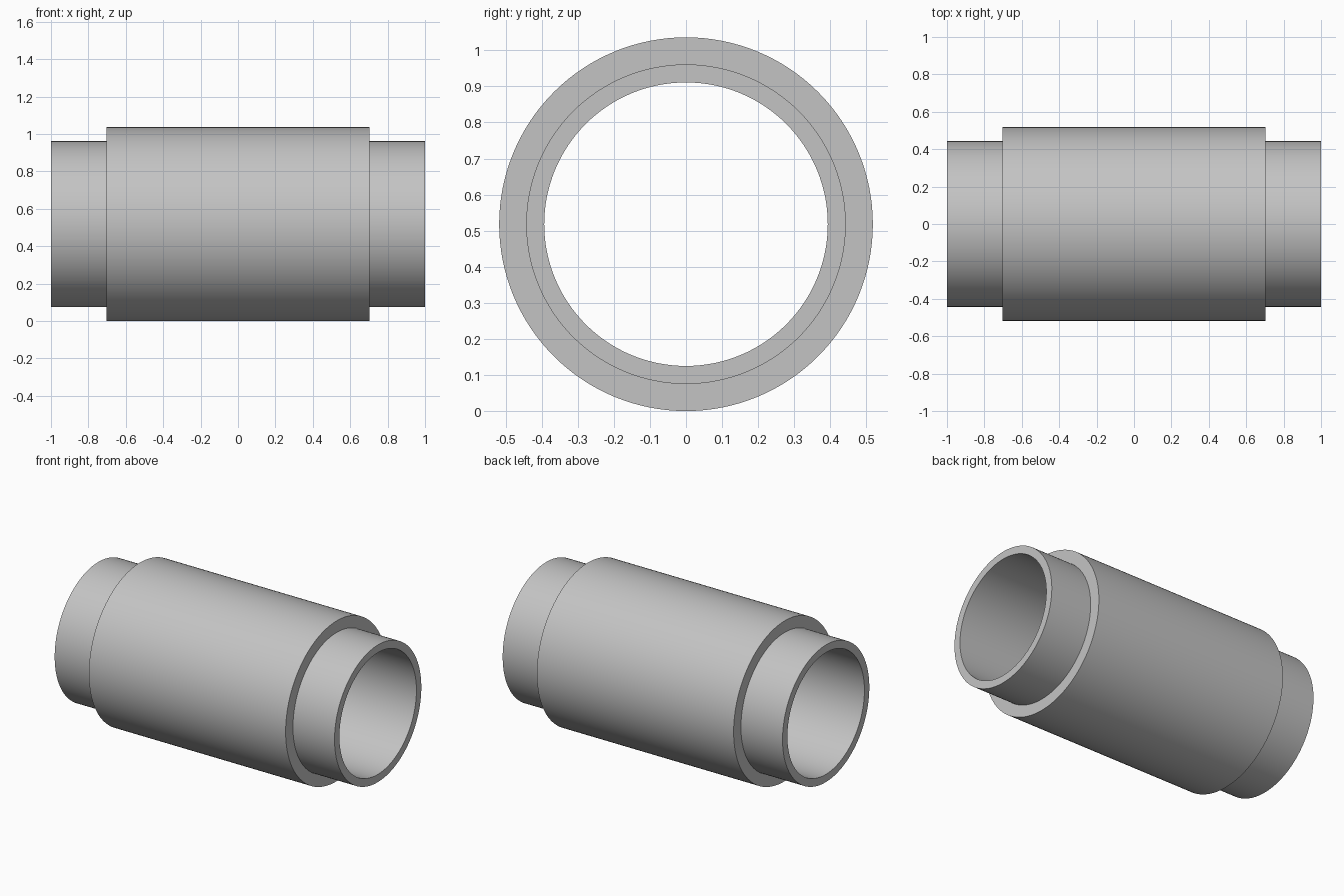
import bpy
import bmesh
import math
from mathutils import Vector

cube = bpy.data.objects.get("Cube")
if cube:
    bpy.data.objects.remove(cube, do_unlink=True)

SEGMENTS = 128
SLEEVE_R, PIPE_R, BORE_R = 0.518, 0.443, 0.393
HALF_LENGTH, HALF_SLEEVE = 1.0, 0.703

# Plain grey finish
grey = bpy.data.materials.new("light_grey")
grey.use_nodes = True
colour = (0.55, 0.55, 0.55, 1.0)
grey.diffuse_color = colour
grey.node_tree.nodes["Principled BSDF"].inputs["Base Color"].default_value = colour

# Stepped half section (x, radius), mirrored to the other end
half = [(HALF_LENGTH, BORE_R), (HALF_LENGTH, PIPE_R),
        (HALF_SLEEVE, PIPE_R), (HALF_SLEEVE, SLEEVE_R)]
section = half + [(-x, r) for x, r in reversed(half)]

# Revolve the closed section around the x axis
bm = bmesh.new()
verts = [bm.verts.new((x, 0, r)) for x, r in section]
edges = [bm.edges.new((v, verts[(i + 1) % len(verts)])) for i, v in enumerate(verts)]
bmesh.ops.spin(bm, geom=verts + edges, cent=Vector((0, 0, 0)), axis=Vector((1, 0, 0)),
               angle=math.tau, steps=SEGMENTS, use_merge=True)
bmesh.ops.remove_doubles(bm, verts=bm.verts, dist=0.0001)
bmesh.ops.recalc_face_normals(bm, faces=bm.faces)

mesh = bpy.data.meshes.new("stepped_sleeve")
bm.to_mesh(mesh)
bm.free()
mesh.materials.append(grey)
sleeve = bpy.data.objects.new("stepped_sleeve", mesh)
sleeve.location.z = SLEEVE_R
bpy.context.collection.objects.link(sleeve)

# Smooth barrel with crisp shoulders and rims
bpy.context.view_layer.objects.active = sleeve
sleeve.select_set(True)
bpy.ops.object.shade_smooth_by_angle(angle=math.radians(30))
